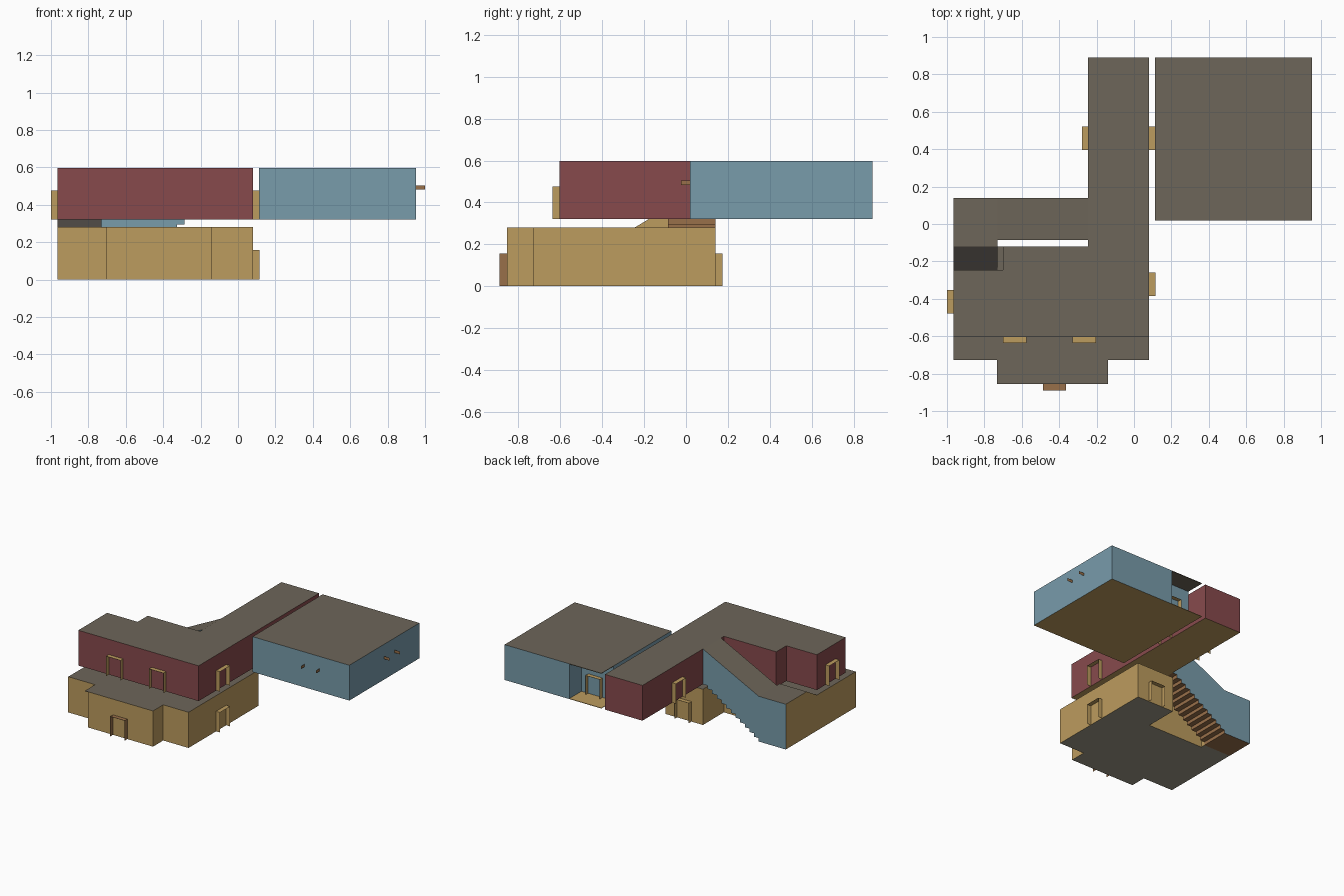
import bpy, bmesh, math
from mathutils import Vector

if "Cube" in bpy.data.objects:
    bpy.data.objects.remove(bpy.data.objects["Cube"])


def material(name, r, g, b):
    lin = lambda c: c / 12.92 if c <= 0.04045 else ((c + 0.055) / 1.055) ** 2.4
    m = bpy.data.materials.new(name)
    m.diffuse_color = (lin(r), lin(g), lin(b), 1)
    m.use_nodes = True
    m.node_tree.nodes["Principled BSDF"].inputs["Base Color"].default_value = m.diffuse_color
    return m


RED = material("maroon wall", 0.53, 0.29, 0.30)
BLUE = material("blue wall", 0.47, 0.61, 0.67)
GOLD = material("ochre wall", 0.74, 0.61, 0.37)
ROOF = material("grey roof", 0.43, 0.40, 0.35)
DARK = material("dark slope", 0.32, 0.30, 0.28)
STONE = material("pale stone floor", 0.62, 0.60, 0.53)
BROWN = material("brown wood", 0.60, 0.44, 0.29)


def prism(name, points, offset, mats, rule):
    """Extrude a closed outline by offset; rule(normal, centre) gives the material slot."""
    bm = bmesh.new()
    face = bm.faces.new([bm.verts.new(p) for p in points])
    ext = bmesh.ops.extrude_face_region(bm, geom=[face], use_keep_orig=True)
    verts = [e for e in ext["geom"] if isinstance(e, bmesh.types.BMVert)]
    bmesh.ops.translate(bm, verts=verts, vec=offset)
    bmesh.ops.recalc_face_normals(bm, faces=bm.faces)
    for f in bm.faces:
        f.normal_update()
        f.material_index = rule(f.normal, f.calc_center_median())
    return finish(name, bm, mats)


def finish(name, bm, mats):
    me = bpy.data.meshes.new(name)
    bm.to_mesh(me)
    bm.free()
    for m in mats:
        me.materials.append(m)
    ob = bpy.data.objects.new(name, me)
    bpy.context.collection.objects.link(ob)
    return ob


def by_height(n, c):
    return 1 if n.z > 0.4 else 2 if n.z < -0.4 else 0


def storey(name, outline, z0, z1, mats):
    return prism(name, [(x, y, z0) for x, y in outline], (0, 0, z1 - z0), mats, by_height)


def rect(x0, y0, x1, y1):
    return [(x0, y0), (x1, y0), (x1, y1), (x0, y1)]


LOW, UP, TOP = 0.28, 0.32, 0.597

# lower floor with a projecting front bay and a rear lobby
storey("lower_floor", [(-.965, -.728), (-.703, -.728), (-.703, -.855), (-.14, -.855),
                       (-.14, -.728), (.08, -.728), (.08, .14), (-.245, .14),
                       (-.245, -.12), (-.965, -.12)], 0, LOW, [GOLD, ROOF, STONE])
storey("bay_roof_edge", rect(-.732, -.855, -.703, -.728), LOW - .003, LOW, [ROOF, ROOF, ROOF])

# upper room and long corridor
storey("upper_floor", [(-.965, -.603), (.08, -.603), (.08, .89), (-.245, .89),
                       (-.245, -.12), (-.70, -.12), (-.70, -.245), (-.965, -.245)],
       UP, TOP, [RED, ROOF, GOLD])

# square side room with a recessed entrance under its roof corner
storey("side_room", [(.112, .02), (.953, .02), (.953, .89), (.39, .89), (.39, .74), (.112, .74)],
       UP, TOP, [BLUE, ROOF, GOLD])
storey("porch_roof", rect(.112, .74, .39, .89), TOP - .004, TOP, [ROOF, ROOF, ROOF])
storey("porch_floor", rect(.112, .74, .39, .89), UP, UP + .004, [GOLD, GOLD, GOLD])

# enclosed staircase: stepped underside, sloping roof, level landing
LAND, STEPS = 0.355, 12
x0, x1, y0, y1 = -.73, -.245, -.085, .14
profile = [(-.965, 0), (x0, 0)]
for i in range(STEPS):
    z = UP * (i + 1) / STEPS
    profile += [(x0 + (x1 - x0) * i / STEPS, z), (x0 + (x1 - x0) * (i + 1) / STEPS, z)]
profile += [(x1, TOP), (x0, LAND), (-.965, LAND)]


def stair_rule(n, c):
    if n.z > 0.4:
        return 1
    if abs(n.y) > 0.5:
        return 0
    if n.x < -0.5:
        return 3
    return 0 if c.z > UP + .02 else 2


prism("staircase", [(x, y0, z) for x, z in profile], (0, y1 - y0, 0),
      [BLUE, ROOF, BROWN, GOLD], stair_rule)

# link from the lower floor to the landing, with a rising roof
prism("landing_link", [(-.965, y, z) for y, z in
                       [(-.245, LOW), (-.12, LAND), (y0, LAND), (y0, 0), (-.12, 0), (-.12, LOW - .01)]],
      (.235, 0, 0), [GOLD, ROOF, STONE, DARK],
      lambda n, c: 3 if n.z > .4 and n.y < -.2 else by_height(n, c))


# door surrounds: open sheets that stand out from the walls
def door(name, x, y, z, out, mat=GOLD, w=.125, h=.157, d=.034):
    out = Vector(out)
    side = Vector((-out.y, out.x, 0))
    bm = bmesh.new()
    rows = []
    for s, t in [(-.5, 0), (-.5, 1), (.5, 1), (.5, 0)]:
        p = Vector((x, y, z + h * t)) + side * w * s
        rows.append((bm.verts.new(p), bm.verts.new(p + out * d)))
    for a, b in zip(rows, rows[1:]):
        bm.faces.new((a[0], a[1], b[1], b[0]))
    bmesh.ops.recalc_face_normals(bm, faces=bm.faces)
    bm.normal_update()
    if max(bm.faces, key=lambda f: f.calc_center_median().z).normal.z < 0:
        bmesh.ops.reverse_faces(bm, faces=bm.faces)
    finish(name, bm, [mat])


FRONT, BACK, LEFT, RIGHT = (0, -1, 0), (0, 1, 0), (-1, 0, 0), (1, 0, 0)
door("front_door", -.425, -.855, 0, FRONT, BROWN)
door("lower_right_door", .08, -.323, 0, RIGHT)
door("lower_back_door", -.083, .14, 0, BACK)
door("upper_front_door_left", -.638, -.603, UP, FRONT)
door("upper_front_door_right", -.265, -.603, UP, FRONT)
door("upper_left_door", -.965, -.415, UP, LEFT)
door("upper_right_door", .08, -.323, UP, RIGHT)
door("corridor_left_door", -.245, .458, UP, LEFT)
door("corridor_right_door", .08, .458, UP, RIGHT, d=.032)
door("porch_door", .27, .74, UP, BACK)


# small brown brackets on the side room walls
def bracket(name, p, out):
    p, out, up = Vector(p), Vector(out), Vector((0, 0, .022))
    bm = bmesh.new()
    bm.faces.new([bm.verts.new(q) for q in (p, p + out, p + out + up, p + up)])
    finish(name, bm, [BROWN])


for i, s in enumerate((-.065, .065)):
    bracket(f"front_bracket_{i}", (.63 + s, .02, .482), (0, -.045, 0))
    bracket(f"right_bracket_{i}", (.953, .515 + s, .482), (.047, 0, 0))
